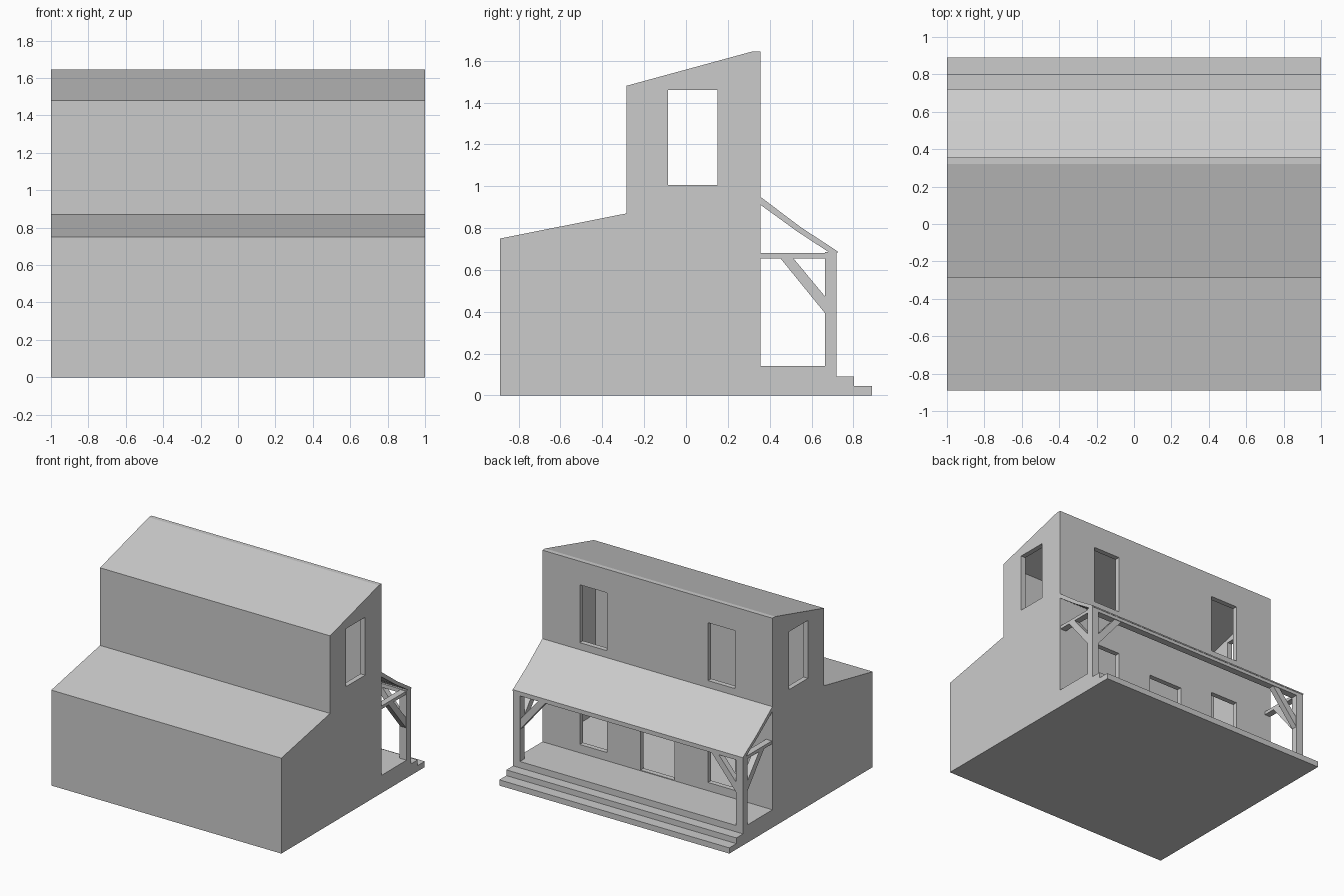
import bpy, bmesh

if "Cube" in bpy.data.objects:
    bpy.data.objects.remove(bpy.data.objects["Cube"])


def prism(name, pts, a0, a1, axis='x'):
    """Extrude a profile along x (points are y,z) or along y (points are x,z)."""
    bm = bmesh.new()

    def place(p, a):
        return (a, p[0], p[1]) if axis == 'x' else (p[0], a, p[1])

    lo = [bm.verts.new(place(p, a0)) for p in pts]
    hi = [bm.verts.new(place(p, a1)) for p in pts]
    bm.faces.new(lo)
    bm.faces.new(hi[::-1])
    n = len(pts)
    for i in range(n):
        j = (i + 1) % n
        bm.faces.new((lo[i], hi[i], hi[j], lo[j]))
    bmesh.ops.recalc_face_normals(bm, faces=bm.faces)
    me = bpy.data.meshes.new(name)
    bm.to_mesh(me)
    bm.free()
    ob = bpy.data.objects.new(name, me)
    bpy.context.collection.objects.link(ob)
    return ob


def box(name, x0, x1, y0, y1, z0, z1):
    return prism(name, [(y0, z0), (y1, z0), (y1, z1), (y0, z1)], x0, x1)


def cut(target, cutter):
    cutter.hide_render = True
    m = target.modifiers.new("cut", 'BOOLEAN')
    m.operation = 'DIFFERENCE'
    m.solver = 'EXACT'
    m.object = cutter
    bpy.context.view_layer.objects.active = target
    bpy.ops.object.modifier_apply(modifier=m.name)
    bpy.data.objects.remove(cutter, do_unlink=True)


# House body: low front wing and tall rear block
house = prism("house_walls", [(-.89, 0), (.355, 0), (.355, 1.645), (.32, 1.645),
                              (-.285, 1.48), (-.285, .87), (-.89, .75)], -1, 1)

# Hollow room inside the tall block
cut(house, prism("room_cutter", [(-.245, .14), (.315, .14), (.315, 1.6),
                                 (-.245, 1.447)], -.96, .96))

# Side windows, back windows on both floors, and back door
cut(house, box("side_window_cutter", -1.1, 1.1, -.085, .15, 1.005, 1.46))
for s in (-1, 1):
    for z0, z1 in ((.205, .655), (1.005, 1.46)):
        x0, x1 = sorted((s * .44, s * .675))
        cut(house, box("back_window_cutter", x0, x1, .25, .45, z0, z1))
cut(house, box("door_cutter", -.147, .147, .25, .45, .145, .583))

# Porch deck with two steps
prism("porch_steps", [(.355, 0), (.89, 0), (.89, .045), (.803, .045),
                      (.803, .09), (.72, .09), (.72, .14), (.355, .14)], -1, 1)

# Thin porch roof with a slight bend
prism("porch_roof", [(.355, .95), (.55, .803), (.723, .69), (.723, .68),
                     (.69, .68), (.53, .785), (.355, .912)], -1, 1)

# Beam under the eave
box("eave_beam", -1, 1, .665, .72, .655, .685)

# Posts, side beams and diagonal braces, mirrored left and right
for s, side in ((-1, "left"), (1, "right")):
    def span(a, b):
        return sorted((s * a, s * b))
    box(side + "_post", *span(.94, 1), .665, .72, .14, .685)
    box(side + "_side_beam", *span(.945, .995), .355, .70, .655, .68)
    prism(side + "_side_brace", [(.45, .657), (.512, .657), (.667, .47), (.667, .39)],
          *span(.945, .995))
    prism(side + "_eave_brace", [(s * .72, .657), (s * .782, .657),
                                 (s * .942, .47), (s * .942, .39)], .67, .715, 'y')
